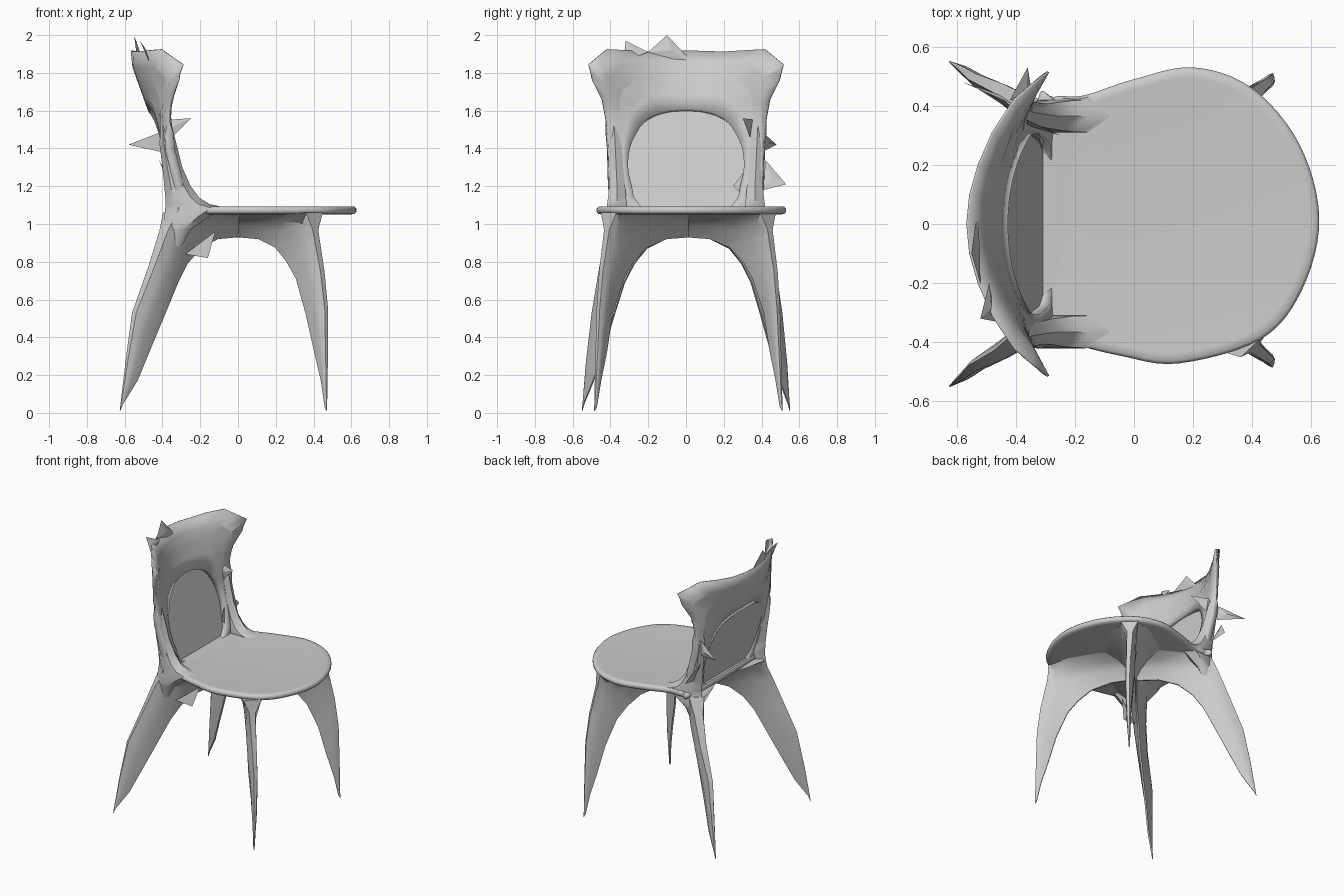
import bpy, bmesh
from mathutils import Vector

if "Cube" in bpy.data.objects:
    bpy.data.objects.remove(bpy.data.objects["Cube"])


def make(name, verts, faces, angle=0.6):
    me = bpy.data.meshes.new(name)
    me.from_pydata([tuple(v) for v in verts], [], faces)
    bm = bmesh.new()
    bm.from_mesh(me)
    bmesh.ops.recalc_face_normals(bm, faces=bm.faces)
    bm.to_mesh(me)
    bm.free()
    ob = bpy.data.objects.new(name, me)
    bpy.context.collection.objects.link(ob)
    bpy.ops.object.select_all(action='DESELECT')
    ob.select_set(True)
    bpy.context.view_layer.objects.active = ob
    bpy.ops.object.shade_smooth_by_angle(angle=angle)
    return ob


def loft(name, rings, caps=True, angle=0.6):
    n = len(rings[0])
    verts = [p for r in rings for p in r]
    faces = [(i*n + j, i*n + (j+1) % n, (i+1)*n + (j+1) % n, (i+1)*n + j)
             for i in range(len(rings) - 1) for j in range(n)]
    if caps:
        faces += [tuple(range(n)), tuple(range(len(verts) - n, len(verts)))]
    return make(name, verts, faces, angle)


def smooth(points, steps, closed):
    # Catmull-Rom interpolation through the points
    pts = [Vector(p) for p in points]
    n = len(pts)
    get = (lambda i: pts[i % n]) if closed else (lambda i: pts[max(0, min(n-1, i))])
    out = []
    for i in range(n if closed else n - 1):
        a, b, c, d = (get(i + k) for k in (-1, 0, 1, 2))
        for s in range(steps):
            t = s / steps
            out.append(0.5*(2*b + (c-a)*t + (2*a-5*b+4*c-d)*t*t + (3*b-a-3*c+d)*t**3))
    return out if closed else out + [pts[-1]]


def lerp(table, z):
    for (z0, a), (z1, b) in zip(table, table[1:]):
        if z <= z1:
            return a + (b - a) * max(0, (z - z0) / (z1 - z0))
    return table[-1][1]


# Seat: rounded slab with a waist near the back
outline = smooth([(-.33, .38), (-.27, .43), (-.17, .435), (0, .49), (.2, .53), (.4, .46),
                  (.56, .27), (.627, .02), (.57, -.22), (.43, -.39), (.15, -.472),
                  (-.05, -.445), (-.2, -.41), (-.29, -.4), (-.33, -.35)], 6, True)
seat_rings = []
for s, z in ((.93, 1.05), (.98, 1.053), (1, 1.065), (1, 1.08), (.98, 1.092), (.93, 1.09)):
    seat_rings.append([((p.x - .1)*s + .1, (p.y - .03)*s + .03, z) for p in outline])
loft("seat", seat_rings, angle=1.0)

# Backrest: curved shell around an oval opening, thinning to a sharp rim
XC = [(1.0, -.30), (1.1, -.31), (1.6, -.45), (1.92, -.565)]
XE = [(1.0, -.30), (1.1, -.29), (1.2, -.31), (1.4, -.36), (1.58, -.37), (1.77, -.31), (1.85, -.29), (1.92, -.32)]
HW = [(1.0, .41), (1.55, .42), (1.8, .51), (1.92, .52)]


def back_point(p):
    y, z = p
    c = lerp(XC, z)
    return (c + (lerp(XE, z) - c) * (y / lerp(HW, z))**2, y, z)


def full_loop(half):
    return half + [Vector((-p.x, p.y)) for p in reversed(half[1:-1])]


def halfway(points):
    pts = [Vector(p) for p in points]
    return [q for a, b in zip(pts, pts[1:]) for q in (a, (a + b) / 2)] + [pts[-1]]


rim = full_loop(halfway([(0, 1.05), (.39, 1.05), (.41, 1.2), (.415, 1.4), (.425, 1.55), (.445, 1.66),
                         (.495, 1.76), (.515, 1.845), (.42, 1.925), (.2, 1.912), (0, 1.918)]))
hole = full_loop(smooth([(0, 1.08), (.24, 1.09), (.29, 1.2), (.31, 1.3), (.3, 1.4), (.27, 1.47),
                         (.23, 1.53), (.18, 1.565), (.13, 1.585), (.07, 1.597), (0, 1.6)], 2, False))
rings = [[back_point(a.lerp(b, t / 4)) for a, b in zip(rim, hole)] for t in range(5)]
back = loft("backrest", rings, caps=False, angle=.15)
group = back.vertex_groups.new(name="thick")
for v in back.data.vertices:
    at_rim = v.index < len(rim)
    group.add([v.index], .15 if at_rim and v.co.z > 1.5 else 1, 'REPLACE')
mod = back.modifiers.new("thickness", 'SOLIDIFY')
mod.thickness = .05
mod.offset = 0
mod.vertex_group = "thick"

# Flat panel closing the opening
make("back_panel", [(-.305 - .29*(p.y - 1.08), p.x*1.02, p.y) for p in hole],
     [tuple(range(len(hole)))])

# Side struts: sweep from the seat up into the backrest
for side, label in ((1, "left"), (-1, "right")):
    rings = []
    for z, x0, x1, y, w in ((.88, -.40, -.30, .375, .02), (.97, -.40, -.25, .375, .04),
                            (1.04, -.39, -.15, .37, .06), (1.085, -.385, -.06, .365, .065),
                            (1.105, -.385, -.15, .365, .062), (1.14, -.385, -.205, .365, .056),
                            (1.2, -.39, -.25, .365, .05), (1.3, -.40, -.295, .37, .045),
                            (1.42, -.415, -.325, .375, .04), (1.6, -.41, -.37, .385, .015)):
        m = (x0 + x1) / 2
        q = (x1 - x0) / 4
        rings.append([(a, side*(y + b), z) for a, b in
                      ((x0, 0), (m-q, w*.85), (m+q, w*.85), (x1, 0), (m+q, -w*.85), (m-q, -w*.85))])
    loft(label + "_back_strut", rings, angle=.8)


# Legs: diagonal blades that meet as crossing arches and flare into the seat
# stations: outer x, y, z, inner x, y, z, outer, neck and middle half widths
FRONT = [(0, 0, 1.055, 0, 0, .93, .2, .1, .05), (.15, .16, 1.055, .11, .13, .92, .2, .09, .045),
         (.3, .32, 1.055, .2, .235, .875, .15, .065, .035), (.405, .435, 1.06, .26, .305, .8, .06, .045, .033),
         (.41, .445, .97, .31, .355, .71, .02, .03, .03), (.447, .475, .75, .36, .415, .53, .015, .024, .026),
         (.468, .49, .55, .405, .445, .33, .012, .02, .02), (.47, .5, .28, .442, .477, .17, .008, .014, .014),
         (.47, .51, .01, .462, .5, .03, .002, .003, .003)]
BACK = [(0, 0, 1.055, 0, 0, .93, .2, .1, .05), (-.13, .15, 1.055, -.11, .13, .92, .2, .09, .045),
        (-.25, .28, 1.055, -.2, .23, .87, .14, .065, .045), (-.36, .39, 1.06, -.27, .295, .79, .05, .05, .045),
        (-.395, .42, .96, -.32, .345, .69, .03, .04, .04), (-.46, .46, .77, -.39, .395, .52, .022, .03, .032),
        (-.55, .50, .53, -.465, .445, .34, .015, .024, .025), (-.59, .53, .27, -.535, .495, .17, .008, .016, .017),
        (-.625, .55, .01, -.61, .54, .05, .002, .003, .003)]
for name, stations in (("front", FRONT), ("back", BACK)):
    for side, label in ((1, "left"), (-1, "right")):
        d = Vector((stations[3][0], stations[3][1]*side, 0)).normalized()
        perp = Vector((-d.y, d.x, 0))
        rings = []
        for ox, oy, oz, ix, iy, iz, wo, wn, wm in stations:
            # the seat sits slightly off centre, so the right legs shift inward
            shift = 0 if side > 0 else (.025 if name == "front" else .02 * oz)
            o, i = Vector((ox, oy*side + shift, oz)), Vector((ix, iy*side + shift, iz))
            n, m = o.lerp(i, .22), o.lerp(i, .5)
            rings.append([o + perp*wo, n + perp*wn, m + perp*wm, i + perp*.005,
                          i - perp*.005, m - perp*wm, n - perp*wn, o - perp*wo])
        loft(f"{name}_{label}_leg", rings)

# Jagged splinters around the backrest and under the seat
SPLINTERS = [((-.55, -.10, 2.0), (-.52, -.20, 1.91), (-.53, .05, 1.84)),
             ((-.52, -.32, 1.97), (-.47, -.33, 1.86), (-.49, -.2, 1.91)),
             ((-.58, .48, 1.42), (-.40, .40, 1.49), (-.40, .40, 1.38)),
             ((-.25, .30, 1.56), (-.40, .37, 1.55), (-.38, .35, 1.43)),
             ((-.36, .53, 1.21), (-.42, .42, 1.34), (-.34, .41, 1.18)),
             ((-.31, .25, 1.20), (-.34, .36, 1.35), (-.30, .33, 1.12)),
             ((-.16, -.30, .82), (-.28, -.32, .84), (-.12, -.27, .96))]
for k, tri in enumerate(SPLINTERS):
    a, b, c = (Vector(p) for p in tri)
    tip = (a + b + c) / 3 + (b - a).cross(c - a).normalized() * .012
    make(f"splinter_{k + 1}", [a, b, c, tip], [(0, 1, 2), (0, 1, 3), (1, 2, 3), (2, 0, 3)], .1)
